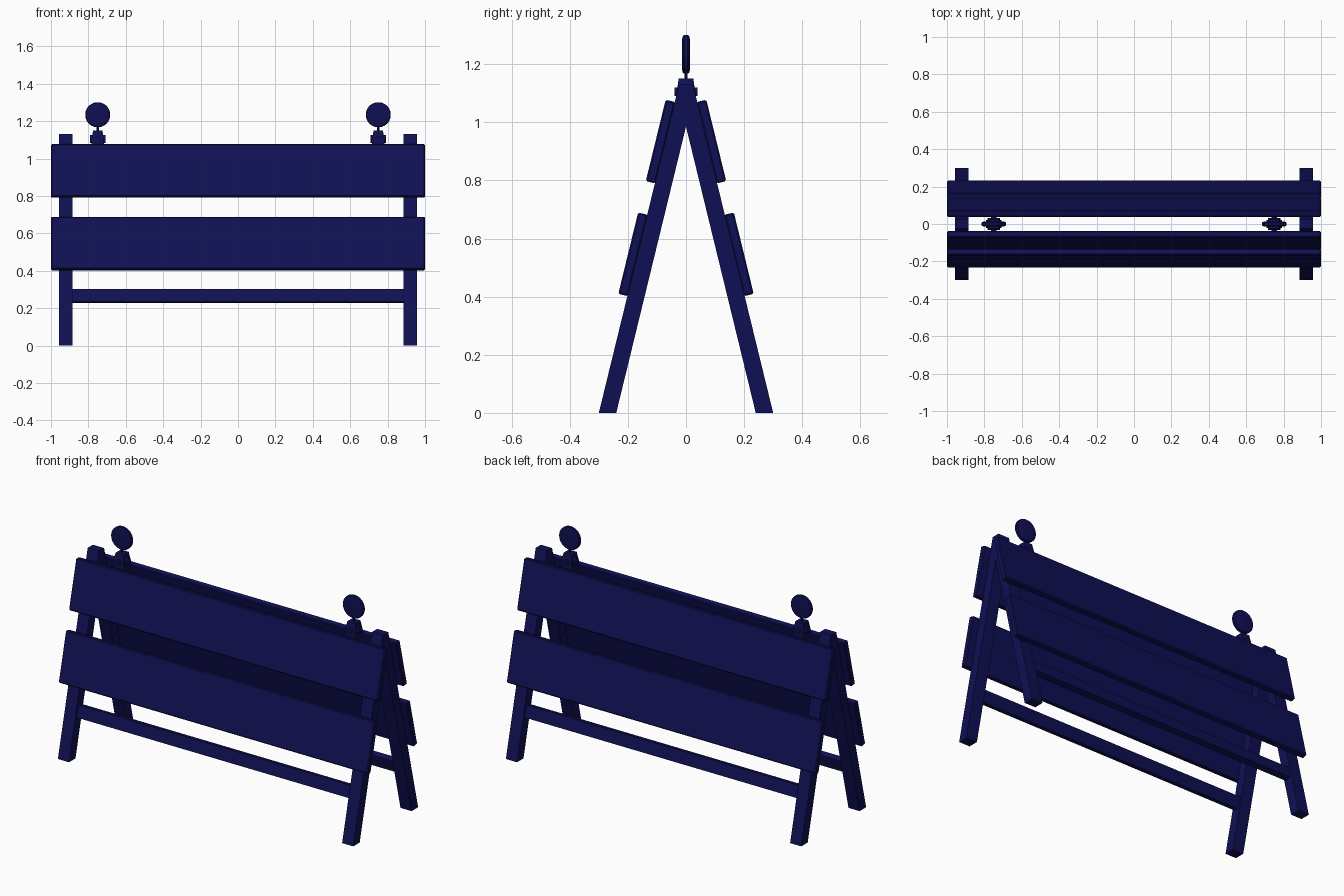
import bpy, bmesh, math
from mathutils import Matrix

if "Cube" in bpy.data.objects:
    bpy.data.objects.remove(bpy.data.objects["Cube"])

navy = bpy.data.materials.new("navy_paint")
navy.diffuse_color = (0.005, 0.005, 0.09, 1)
navy.use_nodes = True
navy.node_tree.nodes["Principled BSDF"].inputs["Base Color"].default_value = navy.diffuse_color
SLOPE = 0.244  # sideways lean of the legs per unit of height


def finish(name, bm, bevel=0.0, smooth=False):
    bmesh.ops.recalc_face_normals(bm, faces=bm.faces)
    me = bpy.data.meshes.new(name)
    bm.to_mesh(me)
    bm.free()
    ob = bpy.data.objects.new(name, me)
    bpy.context.collection.objects.link(ob)
    me.materials.append(navy)
    if bevel:
        m = ob.modifiers.new("edge", 'BEVEL')
        m.width, m.segments = bevel, 1
    if smooth:
        bpy.ops.object.select_all(action='DESELECT')
        ob.select_set(True)
        bpy.context.view_layer.objects.active = ob
        bpy.ops.object.shade_smooth_by_angle(angle=math.radians(35))
    return ob


def prism(name, pts, x0, x1, bevel=0.0):
    """Extrude a (y, z) outline along x."""
    bm = bmesh.new()
    f = bm.faces.new([bm.verts.new((x0, y, z)) for y, z in pts])
    r = bmesh.ops.extrude_face_region(bm, geom=[f])
    vs = [v for v in r["geom"] if isinstance(v, bmesh.types.BMVert)]
    bmesh.ops.translate(bm, verts=vs, vec=(x1 - x0, 0, 0))
    return finish(name, bm, bevel)


def slab(name, z0, z1, depth0, depth1, x, side, bevel=0.0):
    """Plank parallel to a leg; depths measured outward from the leg's outer face."""
    n = math.hypot(1, SLOPE)
    pts = []
    for z, d in ((z0, depth0), (z0, depth1), (z1, depth1), (z1, depth0)):
        pts.append((side * (0.30 - SLOPE * z + d / n), z + d * SLOPE / n))
    return prism(name, pts, -x, x, bevel)


def lathe(name, profile, sides, matrix, smooth):
    """Spin an (r, h) profile around z, then place it."""
    bm = bmesh.new()
    rings = [[bm.verts.new((r * math.cos(2 * math.pi * (i + .5) / sides),
                            r * math.sin(2 * math.pi * (i + .5) / sides), h))
              for i in range(sides)] for r, h in profile]
    for a, b in zip(rings, rings[1:]):
        for i in range(sides):
            j = (i + 1) % sides
            bm.faces.new((a[i], a[j], b[j], b[i]))
    bm.faces.new(rings[0])
    bm.faces.new(rings[-1])
    bm.transform(matrix)
    return finish(name, bm, 0, smooth)


# A-frame legs at both ends
frame = [(0.30, 0), (0.024, 1.13), (-0.024, 1.13), (-0.30, 0),
         (-0.24, 0), (0, 0.985), (0.24, 0)]
for label, x in (("left", -0.92), ("right", 0.92)):
    prism(label + "_leg_frame", frame, x - 0.036, x + 0.036)

# Boards and lower rails on front and back
for label, s in (("front", -1), ("back", 1)):
    slab(label + "_upper_board", 0.79, 1.07, -0.002, 0.032, 1.0, s, 0.005)
    slab(label + "_lower_board", 0.402, 0.682, -0.002, 0.032, 1.0, s, 0.005)
    slab(label + "_rail", 0.238, 0.306, -0.048, -0.012, 0.89, s)

# Warning lamps
for label, x in (("left", -0.75), ("right", 0.75)):
    # tapered housing, square in plan
    q = math.sqrt(2)
    lathe(label + "_lamp_base",
          [(0.033 * q, 1.055), (0.033 * q, 1.10), (0.025 * q, 1.15)], 4,
          Matrix.Translation((x, 0, 0)), False)
    # clamp bolt through the housing
    lathe(label + "_lamp_clamp", [(0.022, -0.041), (0.022, 0.041)], 12,
          Matrix.Translation((x, 0, 1.105)) @ Matrix.Rotation(math.pi / 2, 4, 'Y'), True)
    lathe(label + "_lamp_bolt", [(0.015, -0.040), (0.015, 0.040)], 12,
          Matrix.Translation((x, 0, 1.105)) @ Matrix.Rotation(math.pi / 2, 4, 'X'), True)
    # neck and round lens
    lathe(label + "_lamp_neck", [(0.006, 1.14), (0.006, 1.18)], 8,
          Matrix.Translation((x, 0, 0)), True)
    lathe(label + "_lamp_lens",
          [(0.055, -0.013), (0.063, -0.011), (0.067, -0.006),
           (0.067, 0.006), (0.063, 0.011), (0.055, 0.013)], 32,
          Matrix.Translation((x, 0, 1.234)) @ Matrix.Rotation(math.pi / 2, 4, 'X'), True)
